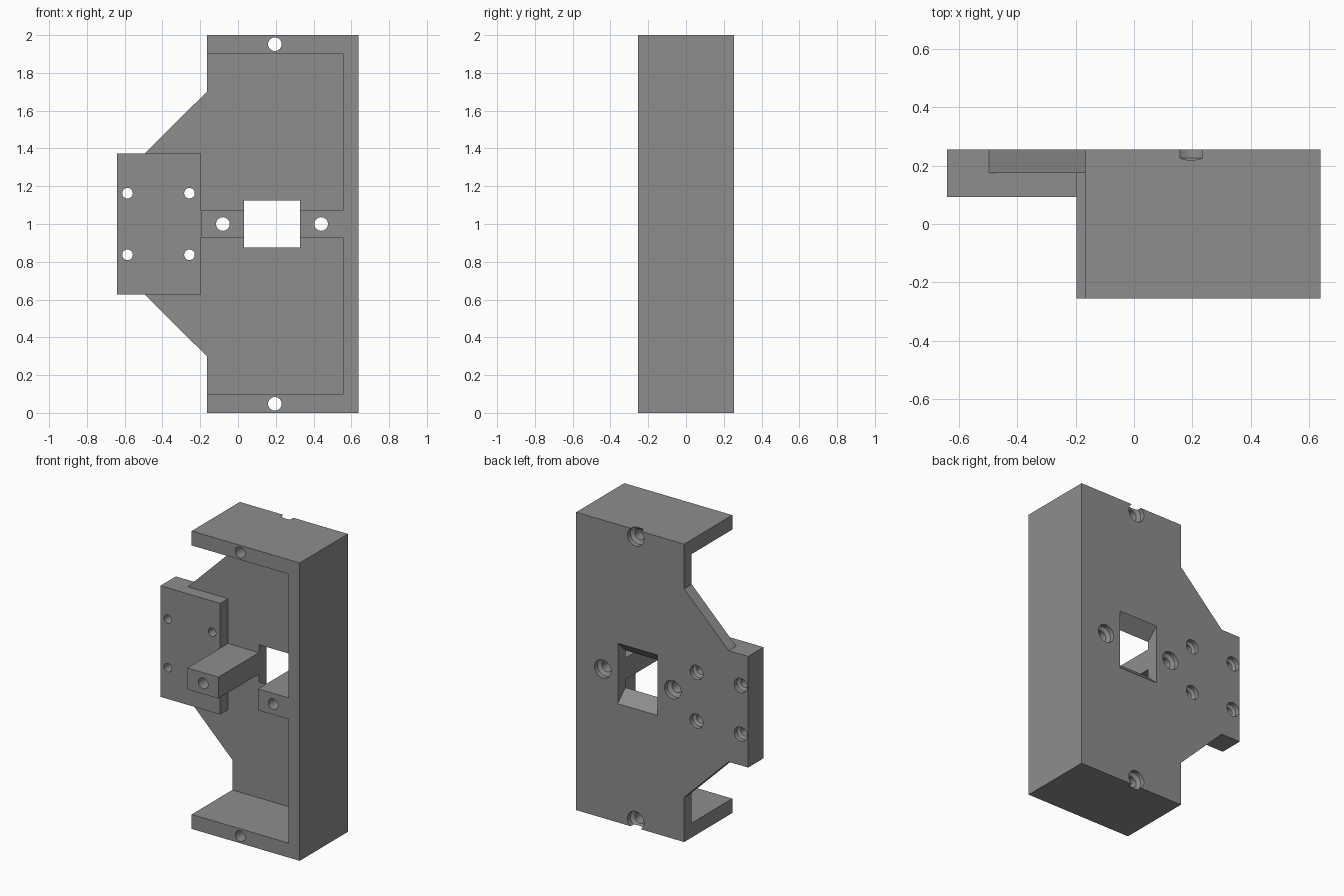
import bpy, bmesh, math

if "Cube" in bpy.data.objects:
    bpy.data.objects.remove(bpy.data.objects["Cube"])

FRONT, INNER, BACK = -0.255, 0.175, 0.255

grey = bpy.data.materials.new("plain_grey")
grey.diffuse_color = (0.27, 0.27, 0.27, 1)
grey.use_nodes = True
grey.node_tree.nodes["Principled BSDF"].inputs["Base Color"].default_value = grey.diffuse_color


def loft(name, rings):
    """Closed solid skinned through rings of (x, y, z) points."""
    bm = bmesh.new()
    loops = [[bm.verts.new(p) for p in ring] for ring in rings]
    n = len(loops[0])
    for a, b in zip(loops, loops[1:]):
        for i in range(n):
            bm.faces.new((a[i], a[(i + 1) % n], b[(i + 1) % n], b[i]))
    bm.faces.new(loops[0][::-1])
    bm.faces.new(loops[-1])
    bmesh.ops.recalc_face_normals(bm, faces=bm.faces)
    me = bpy.data.meshes.new(name)
    bm.to_mesh(me)
    bm.free()
    me.materials.append(grey)
    ob = bpy.data.objects.new(name, me)
    bpy.context.collection.objects.link(ob)
    return ob


def prism(name, outline, y0, y1):
    return loft(name, [[(x, y, z) for x, z in outline] for y in (y0, y1)])


def rect(x0, x1, z0, z1):
    return [(x0, z0), (x1, z0), (x1, z1), (x0, z1)]


def screw_hole(x, z, r, head):
    """Shank hole with a recessed, countersunk head at the back."""
    seat = BACK - 0.03
    profile = [(FRONT - 0.02, r), (seat - (head - r) * 0.55, r),
               (seat, head), (BACK + 0.02, head)]
    n = 32
    return loft("screw_hole_cutter", [
        [(x + rad * math.cos(2 * math.pi * i / n), y,
          z + rad * math.sin(2 * math.pi * i / n)) for i in range(n)]
        for y, rad in profile])


def combine(target, other, operation):
    mod = target.modifiers.new(operation.lower(), 'BOOLEAN')
    mod.operation, mod.solver, mod.object = operation, 'EXACT', other
    bpy.context.view_layer.objects.active = target
    bpy.ops.object.modifier_apply(modifier=mod.name)
    bpy.data.objects.remove(other)


# Back plate with the tapered wing
bracket = prism("mounting_bracket", [
    (-0.165, 0), (0.637, 0), (0.637, 2), (-0.165, 2), (-0.165, 1.7),
    (-0.495, 1.373), (-0.495, 0.627), (-0.165, 0.3)], INNER, BACK)

# Top, bottom and side walls with the right-hand screw post
walls = prism("walls", [
    (-0.165, 0), (0.637, 0), (0.637, 2), (-0.165, 2), (-0.165, 1.903),
    (0.555, 1.903), (0.555, 1.072), (0.328, 1.072), (0.328, 0.928),
    (0.555, 0.928), (0.555, 0.097), (-0.165, 0.097)], FRONT, 0.21)

# Thick mounting pad and left-hand screw post
pad = prism("pad", rect(-0.64, -0.197, 0.627, 1.373), 0.092, BACK)
post = prism("post", rect(-0.197, 0.033, 0.928, 1.072), FRONT, 0.21)

for part in (walls, pad, post):
    combine(bracket, part, 'UNION')

# Rectangular window, flaring in height towards the back
window = loft("window_cutter", [
    [(x, y, z) for x, z in rect(0.033, 0.328, 1 - h, 1 + h)]
    for y, h in ((INNER - 0.02, 0.125), (INNER, 0.125),
                 (BACK, 0.203), (BACK + 0.02, 0.203))])
combine(bracket, window, 'DIFFERENCE')

# Main screw holes, then the four smaller pad holes
for x, z in ((-0.08, 1), (0.44, 1), (0.195, 0.048), (0.195, 1.952)):
    combine(bracket, screw_hole(x, z, 0.036, 0.061), 'DIFFERENCE')
for x in (-0.585, -0.257):
    for z in (0.837, 1.163):
        combine(bracket, screw_hole(x, z, 0.028, 0.048), 'DIFFERENCE')

bpy.ops.object.select_all(action='DESELECT')
bracket.select_set(True)
bpy.context.view_layer.objects.active = bracket
bpy.ops.object.shade_smooth_by_angle(angle=math.radians(25))
